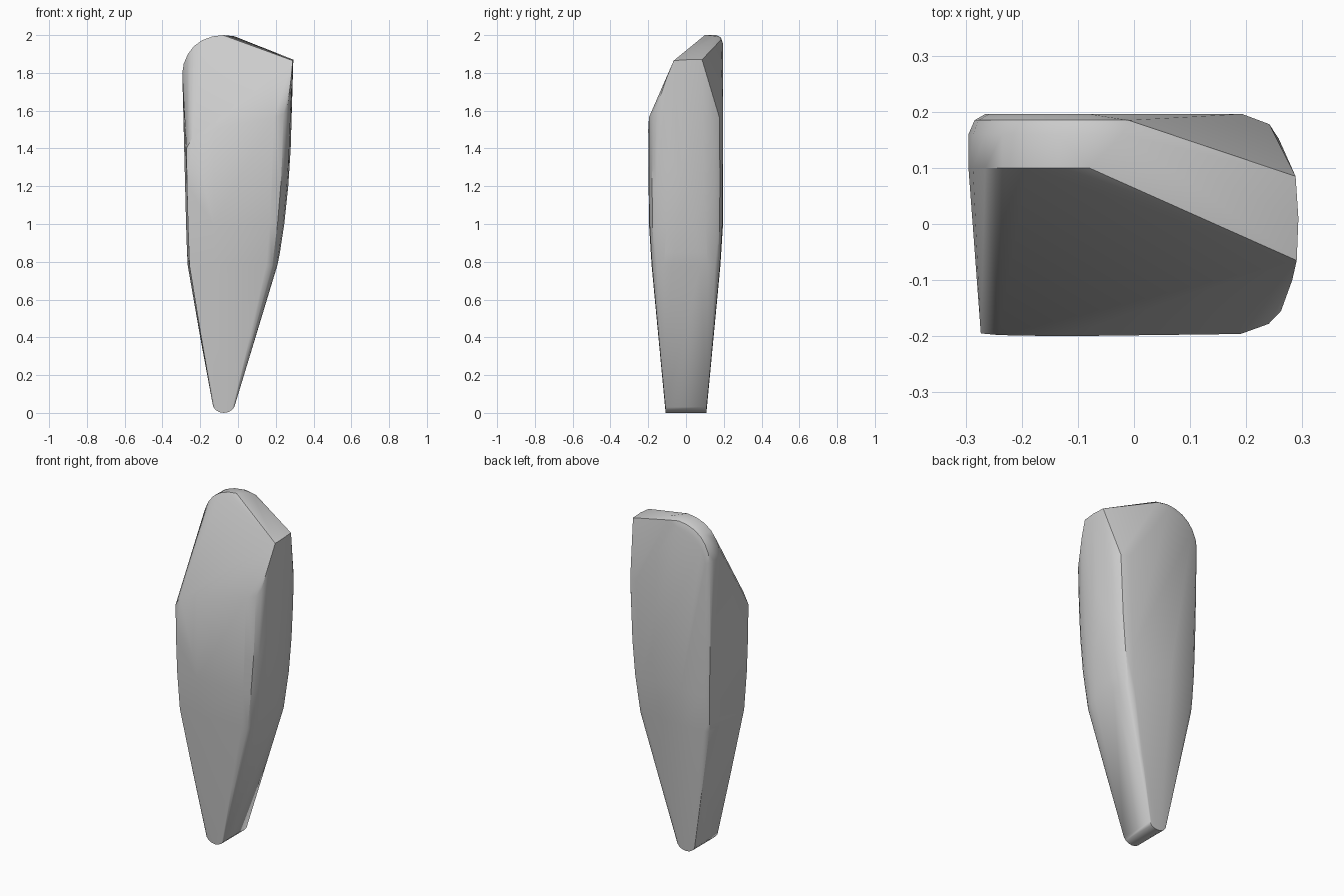
import bpy, bmesh, math

cube = bpy.data.objects.get("Cube")
if cube:
    bpy.data.objects.remove(cube, do_unlink=True)

grey = bpy.data.materials.new("plain grey")
grey.use_nodes = True
grey.diffuse_color = (0.6, 0.6, 0.6, 1)
grey.node_tree.nodes["Principled BSDF"].inputs["Base Color"].default_value = (0.6, 0.6, 0.6, 1)

points = []

# rounded foot, extruded front to back
for i in range(9):
    a = math.pi * i / 8
    x, z = -0.075 - 0.06 * math.cos(a), 0.05 - 0.05 * math.sin(a)
    points += [(x, -0.108, z), (x, 0.108, z)]

# body sections: height, left front, left back, right, half depth, corner rounding
sections = [
    (0.40, -0.195, -0.20, 0.09, 0.145, 0.3),
    (0.78, -0.257, -0.266, 0.208, 0.182, 0.65),
    (0.85, -0.26, -0.270, 0.222, 0.187, 0.75),
    (1.00, -0.265, -0.275, 0.245, 0.196, 0.85),
    (1.20, -0.27, -0.28, 0.266, 0.20, 0.95),
    (1.40, -0.273, -0.285, 0.279, 0.20, 1.0),
]
# right edge in plan: inset from the edge, share of the depth
right_edge = [(0.09, 0.98), (0.042, 0.89), (0.025, 0.76), (0.008, 0.45), (0, 0.1)]


def right_points(z, right, depth, rounding, sides):
    for inset, share in right_edge:
        share = 1 - (1 - share) * rounding
        for side in sides:
            points.append((right - inset * rounding, side * depth * share, z))


for z, front, back, right, depth, rounding in sections:
    points += [(front, -depth * 0.975, z), (-0.13, -depth, z),
               (back, depth * 0.88, z), (back + 0.025, depth * 0.98, z), (-0.1, depth, z)]
    right_points(z, right, depth, rounding, (-1, 1))

# upper edge of the front face
points += [(-0.24, -0.198, 1.46), (-0.13, -0.2, 1.50), (0.19, -0.196, 1.565)]
right_points(1.56, 0.283, 0.2, 1.0, (1,))
points += [(0.24, -0.178, 1.58), (0.262, -0.155, 1.62), (0.282, -0.1, 1.78)]

# arched crown: front rim, back rim and slightly inset back face
crown = [(-0.295, 1.8), (-0.287, 1.85), (-0.265, 1.9), (-0.235, 1.94),
         (-0.19, 1.973), (-0.135, 1.993), (-0.08, 2.0)]
for x, z in crown:
    points += [(x, 0.1, z), (x, 0.16, z),
               (-0.08 + (x + 0.08) * 0.95, 0.185, 1.7 + (z - 1.7) * 0.96),
               (-0.08 + (x + 0.08) * 0.86, 0.196, 1.7 + (z - 1.7) * 0.85)]
points += [(-0.02, 0.16, 1.994), (-0.01, 0.185, 1.975)]

# short ridge at the high right corner
points += [(0.29, -0.065, 1.865), (0.293, 0.01, 1.87), (0.288, 0.085, 1.87)]

# wrap the sections in one clean convex shell
bm = bmesh.new()
for p in points:
    bm.verts.new(p)
bmesh.ops.remove_doubles(bm, verts=bm.verts, dist=0.002)
result = bmesh.ops.convex_hull(bm, input=bm.verts)
loose = {g for g in result["geom_interior"] + result["geom_unused"]
         if isinstance(g, bmesh.types.BMVert)}
bmesh.ops.delete(bm, geom=list(loose), context="VERTS")
bmesh.ops.dissolve_limit(bm, angle_limit=math.radians(1.5), verts=bm.verts, edges=bm.edges)
bmesh.ops.recalc_face_normals(bm, faces=bm.faces)

mesh = bpy.data.meshes.new("tapered_body")
bm.to_mesh(mesh)
bm.free()
mesh.materials.append(grey)
body = bpy.data.objects.new("tapered_body", mesh)
bpy.context.collection.objects.link(body)
bpy.context.view_layer.objects.active = body
body.select_set(True)
bpy.ops.object.shade_smooth_by_angle(angle=math.radians(35))
